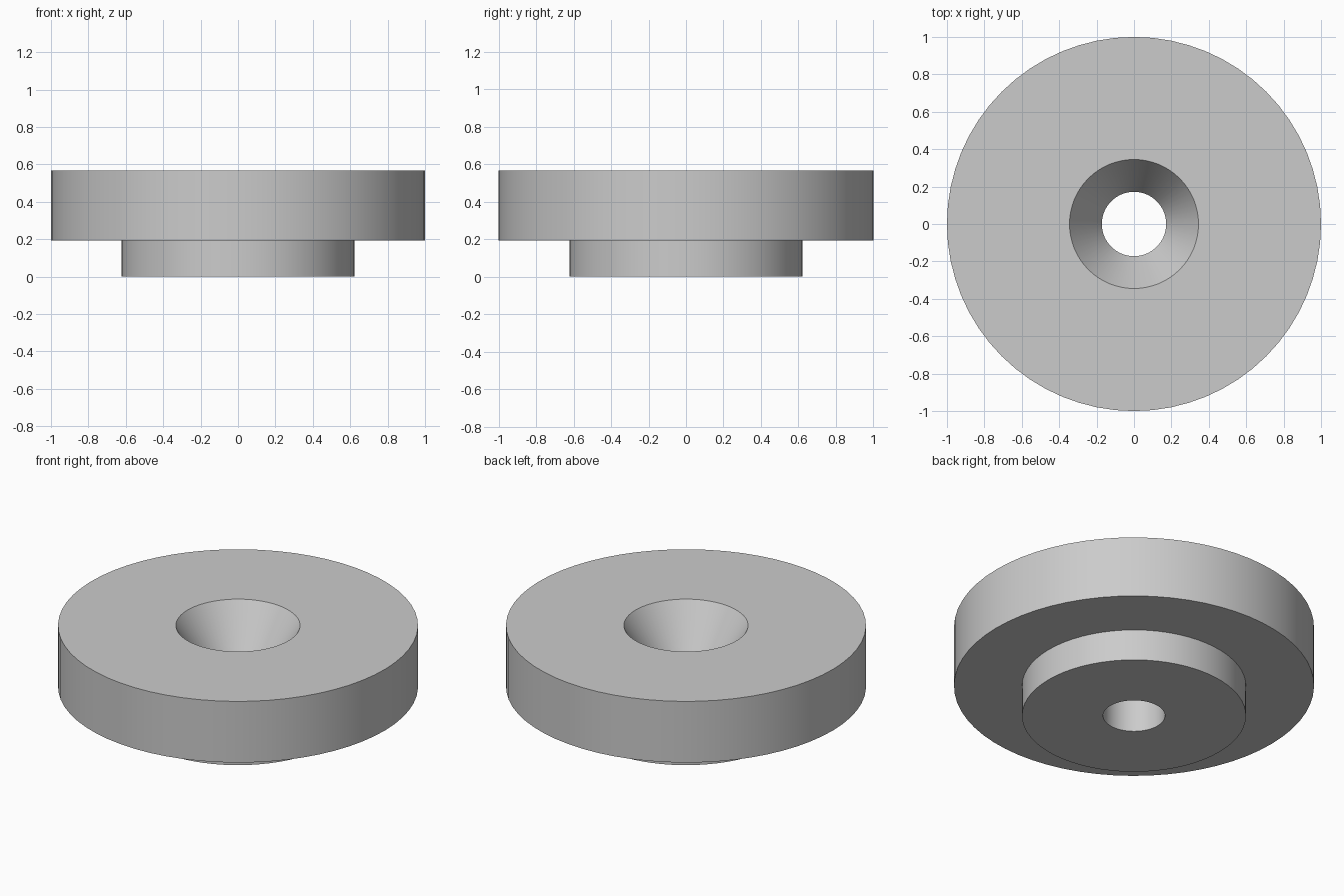
import bpy
import bmesh
import math

cube = bpy.data.objects.get("Cube")
if cube:
    bpy.data.objects.remove(cube)

SEGMENTS = 64

# Closed section (radius, height): boss, flange, countersink and bore
section = [
    (0.172, 0.0), (0.622, 0.0),
    (0.622, 0.192), (1.0, 0.192),
    (1.0, 0.567), (0.345, 0.567),
    (0.172, 0.30),
]

# Plain grey material
grey = bpy.data.materials.new("plain_grey")
colour = (0.6, 0.6, 0.6, 1.0)
grey.use_nodes = True
grey.diffuse_color = colour
grey.node_tree.nodes["Principled BSDF"].inputs["Base Color"].default_value = colour

# Revolve the section around the z axis
bm = bmesh.new()
verts = [bm.verts.new((r, 0, z)) for r, z in section]
edges = [bm.edges.new((v, verts[(i + 1) % len(verts)])) for i, v in enumerate(verts)]
bmesh.ops.spin(bm, geom=verts + edges, cent=(0, 0, 0), axis=(0, 0, 1),
               angle=math.tau, steps=SEGMENTS, use_merge=True)
bmesh.ops.remove_doubles(bm, verts=bm.verts, dist=0.0001)
bmesh.ops.recalc_face_normals(bm, faces=bm.faces)

mesh = bpy.data.meshes.new("flanged_bushing")
bm.to_mesh(mesh)
bm.free()
mesh.materials.append(grey)
bushing = bpy.data.objects.new("flanged_bushing", mesh)
bpy.context.collection.objects.link(bushing)

# Smooth round walls, crisp rims
bpy.context.view_layer.objects.active = bushing
bushing.select_set(True)
bpy.ops.object.shade_smooth_by_angle(angle=math.radians(30))
